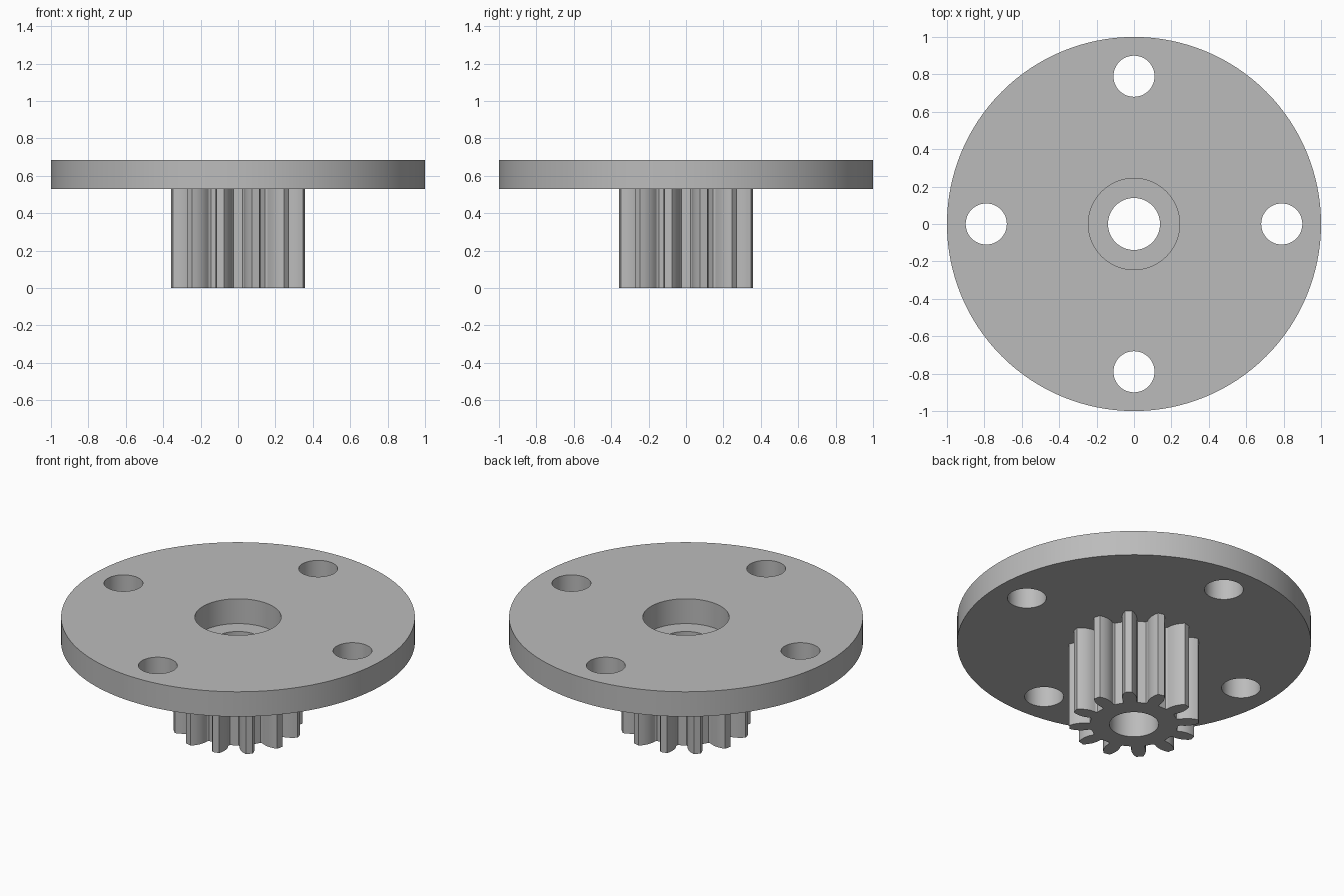
import bpy
import bmesh
from math import sin, cos, pi

if "Cube" in bpy.data.objects:
    bpy.data.objects.remove(bpy.data.objects["Cube"], do_unlink=True)

PLATE_BOTTOM, PLATE_TOP = 0.53, 0.685

steel = bpy.data.materials.new("plain grey")
steel.use_nodes = True
steel.diffuse_color = (0.5, 0.5, 0.5, 1)
steel.node_tree.nodes["Principled BSDF"].inputs["Base Color"].default_value = (0.5, 0.5, 0.5, 1)


def circle(radius, cx=0, cy=0, n=96):
    return [(cx + radius * cos(2 * pi * i / n), cy + radius * sin(2 * pi * i / n)) for i in range(n)]


def gear_outline(teeth, phase, flank):
    """Repeat one tooth, given as (radius, half width) pairs from root to tip."""
    tooth = [(r, -w) for r, w in flank] + [(r, w) for r, w in reversed(flank)]
    points = []
    for k in range(teeth):
        a = phase + 2 * pi * k / teeth
        points += [(r * cos(a) - w * sin(a), r * sin(a) + w * cos(a)) for r, w in tooth]
    return points


def extruded(name, loops, z0, z1):
    """Solid made from an outer loop and hole loops."""
    curve = bpy.data.curves.new(name, "CURVE")
    curve.dimensions = "2D"
    curve.fill_mode = "BOTH"
    curve.extrude = (z1 - z0) / 2
    for loop in loops:
        spline = curve.splines.new("POLY")
        spline.points.add(len(loop) - 1)
        for point, (x, y) in zip(spline.points, loop):
            point.co = (x, y, 0, 1)
        spline.use_cyclic_u = True
    obj = bpy.data.objects.new(name, curve)
    bpy.context.collection.objects.link(obj)
    bpy.ops.object.select_all(action="DESELECT")
    obj.select_set(True)
    bpy.context.view_layer.objects.active = obj
    bpy.ops.object.convert(target="MESH")
    obj = bpy.context.object

    # Weld caps to walls and move to height
    bm = bmesh.new()
    bm.from_mesh(obj.data)
    bmesh.ops.remove_doubles(bm, verts=bm.verts, dist=1e-5)
    bmesh.ops.translate(bm, verts=bm.verts, vec=(0, 0, (z0 + z1) / 2))
    bmesh.ops.recalc_face_normals(bm, faces=bm.faces)
    bm.to_mesh(obj.data)
    bm.free()
    obj.data.materials.clear()
    obj.data.materials.append(steel)
    bpy.ops.object.shade_smooth_by_angle(angle=pi / 7)
    return obj


# Round plate with a central recess and four bolt holes
bolt_holes = [circle(0.11, 0.79 * cos(k * pi / 2), 0.79 * sin(k * pi / 2), 48) for k in range(4)]
extruded("plate", [circle(1, n=128), circle(0.244)] + bolt_holes, PLATE_BOTTOM, PLATE_TOP)

# Twelve-tooth pinion with a bore, whose top forms the recess floor
tooth_flank = [(0.246, 0.040), (0.258, 0.036), (0.285, 0.041), (0.315, 0.040), (0.345, 0.031), (0.366, 0.020)]
extruded("pinion", [gear_outline(12, pi / 12, tooth_flank), circle(0.139, n=64)], 0, PLATE_BOTTOM)
